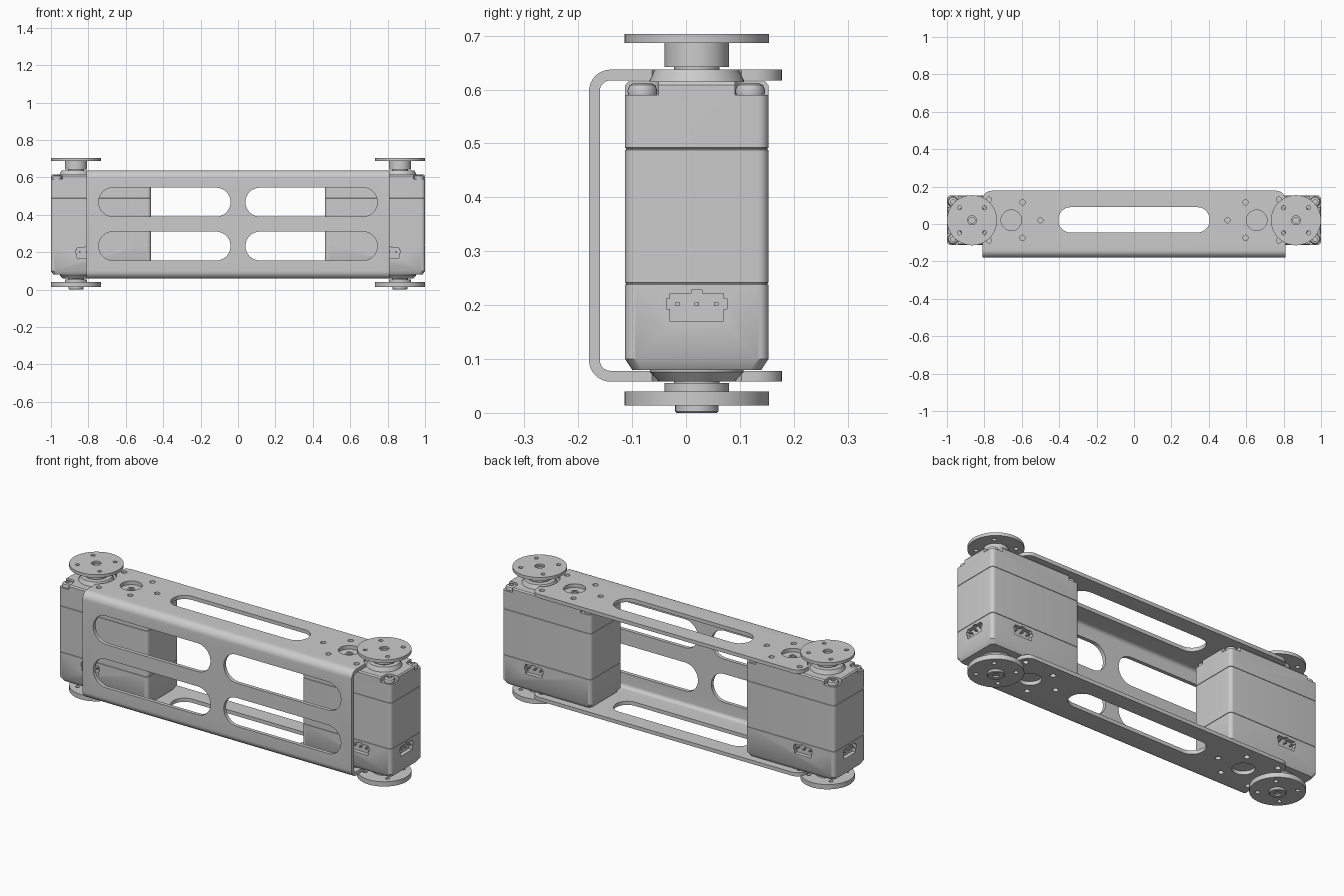
import bpy, bmesh, math
from math import sin, cos, pi

if "Cube" in bpy.data.objects:
    bpy.data.objects.remove(bpy.data.objects["Cube"])

CY = 0.02            # shared axis in y
HX = 0.866           # output axis of each actuator (right side, left is mirrored)
X0, X1, Y0, Y1 = 0.465, 1.0, -0.113, 0.153   # actuator body footprint
UP = lambda u, v, w: (u, v, w)
FRONT = lambda u, v, w: (u, w, v)
SIDE = lambda u, v, w: (w, u, v)


def circle(cx, cy, r, n=32):
    return [(cx + r * cos(2 * pi * i / n), cy + r * sin(2 * pi * i / n)) for i in range(n)]


def rrect(x0, x1, y0, y1, r, n=8):
    pts = []
    for k, (cx, cy) in enumerate([(x1 - r, y1 - r), (x0 + r, y1 - r), (x0 + r, y0 + r), (x1 - r, y0 + r)]):
        for i in range(n + 1):
            a = pi / 2 * (k + i / n)
            pts.append((cx + r * cos(a), cy + r * sin(a)))
    return pts


def loft(bm, rings):
    rows = [[bm.verts.new(p) for p in ring] for ring in rings]
    n = len(rows[0])
    for a, b in zip(rows, rows[1:]):
        for i in range(n):
            bm.faces.new((a[i], a[(i + 1) % n], b[(i + 1) % n], b[i]))
    bm.faces.new(rows[0])
    bm.faces.new(rows[-1])


def prism(bm, pts, f, a, b):
    loft(bm, [[f(u, v, w) for u, v in pts] for w in (a, b)])


def lathe(bm, cx, cy, profile, n=48):
    loft(bm, [[(x, y, z) for x, y in circle(cx, cy, r, n)] for r, z in profile])


def finish(name, bm, cut=None, mirror=True):
    def make(nm, b):
        bmesh.ops.recalc_face_normals(b, faces=b.faces)
        me = bpy.data.meshes.new(nm)
        b.to_mesh(me)
        b.free()
        o = bpy.data.objects.new(nm, me)
        bpy.context.collection.objects.link(o)
        return o
    ob = make(name, bm)
    cutter = None
    if cut:
        cutter = make(name + "_cutter", cut)
        cutter.hide_render = True
        m = ob.modifiers.new("holes", 'BOOLEAN')
        m.operation, m.solver, m.object = 'DIFFERENCE', 'EXACT', cutter
    if mirror:
        ob.modifiers.new("mirror", 'MIRROR').use_mirror_merge = False
    dg = bpy.context.evaluated_depsgraph_get()
    ob.data = bpy.data.meshes.new_from_object(ob.evaluated_get(dg))
    ob.modifiers.clear()
    if cutter:
        bpy.data.objects.remove(cutter)
    bpy.ops.object.select_all(action='DESELECT')
    ob.select_set(True)
    bpy.context.view_layer.objects.active = ob
    bpy.ops.object.shade_smooth_by_angle(angle=math.radians(35))


# U-shaped bracket: bent sheet profile extruded along x
def bend(y, z0, z1, r, n=8):
    low = [(y + r - r * sin(pi / 2 * i / n), z0 + r - r * cos(pi / 2 * i / n)) for i in range(n + 1)]
    return low + [(p, z0 + z1 - q) for p, q in reversed(low)]

bm, cut = bmesh.new(), bmesh.new()
outer = bend(-0.18, 0.058, 0.637, 0.04)
inner = bend(-0.16, 0.078, 0.617, 0.02)
profile = [(0.178, 0.058)] + outer + [(0.178, 0.637), (0.178, 0.617)] + inner[::-1] + [(0.178, 0.078)]
prism(bm, profile, SIDE, -0.81, 0.81)
tips = [e for e in bm.edges if all(v.co.y > 0.17 for v in e.verts)
        and abs(e.verts[0].co.x - e.verts[1].co.x) < 1e-4 and e.calc_length() < 0.03]
bmesh.ops.bevel(bm, geom=tips, offset=0.05, segments=8, profile=0.5, affect='EDGES')
# Bracket windows, slots, bolt holes and clearance around the output hubs
prism(cut, rrect(-0.405, 0.405, -0.046, 0.09, 0.067), UP, 0, 0.8)
for s in (-1, 1):
    for z in (0.155, 0.39):
        a, b = sorted((0.04 * s, 0.745 * s))
        prism(cut, rrect(a, b, z, z + 0.155, 0.077), FRONT, -0.25, -0.13)
    for x, y, r in [(0.656, CY, 0.055), (0.5, CY, 0.014), (0.596, 0.116, 0.014), (0.596, -0.074, 0.014),
                    (0.775, 0.13, 0.014), (0.775, -0.088, 0.014), (HX, CY, 0.1)]:
        prism(cut, circle(x * s, y, r), UP, 0, 0.8)
finish("bracket", bm, cut, mirror=False)

# Actuator housing with chamfered base and fine case seams
bm, cut = bmesh.new(), bmesh.new()
levels = [(0.08, 0.013), (0.1, 0)]
for z in (0.24, 0.49):
    levels += [(z - 0.002, 0), (z - 0.001, 0.002), (z + 0.001, 0.002), (z + 0.002, 0)]
levels += [(0.608, 0), (0.615, 0.006)]
loft(bm, [[(x, y, z) for x, y in rrect(X0 + d, X1 - d, Y0 + d, Y1 - d, 0.02)] for z, d in levels])
# Corner pockets for the case screws
for x in (X0, X1):
    for y in (Y0, Y1):
        prism(cut, rrect(x - 0.062, x + 0.062, y - 0.062, y + 0.062, 0.025), UP, 0.59, 0.65)
# Connector sockets on the front, back and outer end
SOCKET = [(-.05, .17), (.05, .17), (.05, .193), (.056, .193), (.056, .212), (.05, .212), (.05, .222),
          (.01, .222), (.01, .228), (-.01, .228), (-.01, .222), (-.05, .222), (-.05, .212), (-.056, .212),
          (-.056, .193), (-.05, .193)]
faces = [(lambda u, v, w: (X1 - w, CY + u, v)),
         (lambda u, v, w: (0.81 + u, Y0 + w, v)),
         (lambda u, v, w: (0.81 + u, Y1 - w, v))]
for f in faces:
    prism(cut, SOCKET, f, -0.01, 0.022)
finish("actuator_housing", bm, cut)

# Connector pins
bm = bmesh.new()
for f in faces:
    for u in (-0.036, 0, 0.036):
        prism(bm, rrect(u - 0.004, u + 0.004, 0.198, 0.206, 0.001, 1), f, 0.002, 0.024)
finish("connector_pins", bm)

# Case screws with sockets
bm = bmesh.new()
for x in (X0 + 0.032, X1 - 0.032):
    for y in (Y0 + 0.032, Y1 - 0.034):
        lathe(bm, x, y, [(0.026, 0.588), (0.028, 0.598), (0.024, 0.608), (0.016, 0.612),
                         (0.012, 0.612), (0.012, 0.603)], 24)
finish("case_screws", bm)

# Conical bosses round the output shafts and the small idler boss
bm = bmesh.new()
lathe(bm, HX, CY, [(0.09, 0.61), (0.087, 0.618), (0.078, 0.637), (0.05, 0.637), (0.05, 0.61)])
lathe(bm, HX, CY, [(0.087, 0.085), (0.087, 0.076), (0.07, 0.058), (0.05, 0.058), (0.05, 0.085)])
lathe(bm, 0.656, CY, [(0.018, 0.61), (0.018, 0.621), (0.01, 0.621), (0.01, 0.616)], 24)
finish("shaft_bosses", bm)

# Output discs above and below, each with four bolt holes
HORNS = {"upper_output_disc": [(0.016, 0.685), (0.016, 0.694), (0.024, 0.694), (0.024, 0.703), (0.134, 0.703),
                               (0.134, 0.686), (0.06, 0.686), (0.06, 0.642), (0.042, 0.642), (0.042, 0.61)],
         "lower_output_disc": [(0.042, 0.085), (0.042, 0.055), (0.06, 0.055), (0.06, 0.04), (0.134, 0.04),
                               (0.134, 0.014), (0.04, 0.014), (0.04, 0.003), (0.037, 0.0), (0.018, 0.0),
                               (0.018, 0.008)]}
for name, prof in HORNS.items():
    bm, cut = bmesh.new(), bmesh.new()
    lathe(bm, HX, CY, prof, 64)
    z = 0.66 if "upper" in name else 0.005
    for sx in (-1, 1):
        for sy in (-1, 1):
            prism(cut, circle(HX + 0.067 * sx, CY + 0.067 * sy, 0.011, 20), UP, z, z + 0.05)
    finish(name, bm, cut)
